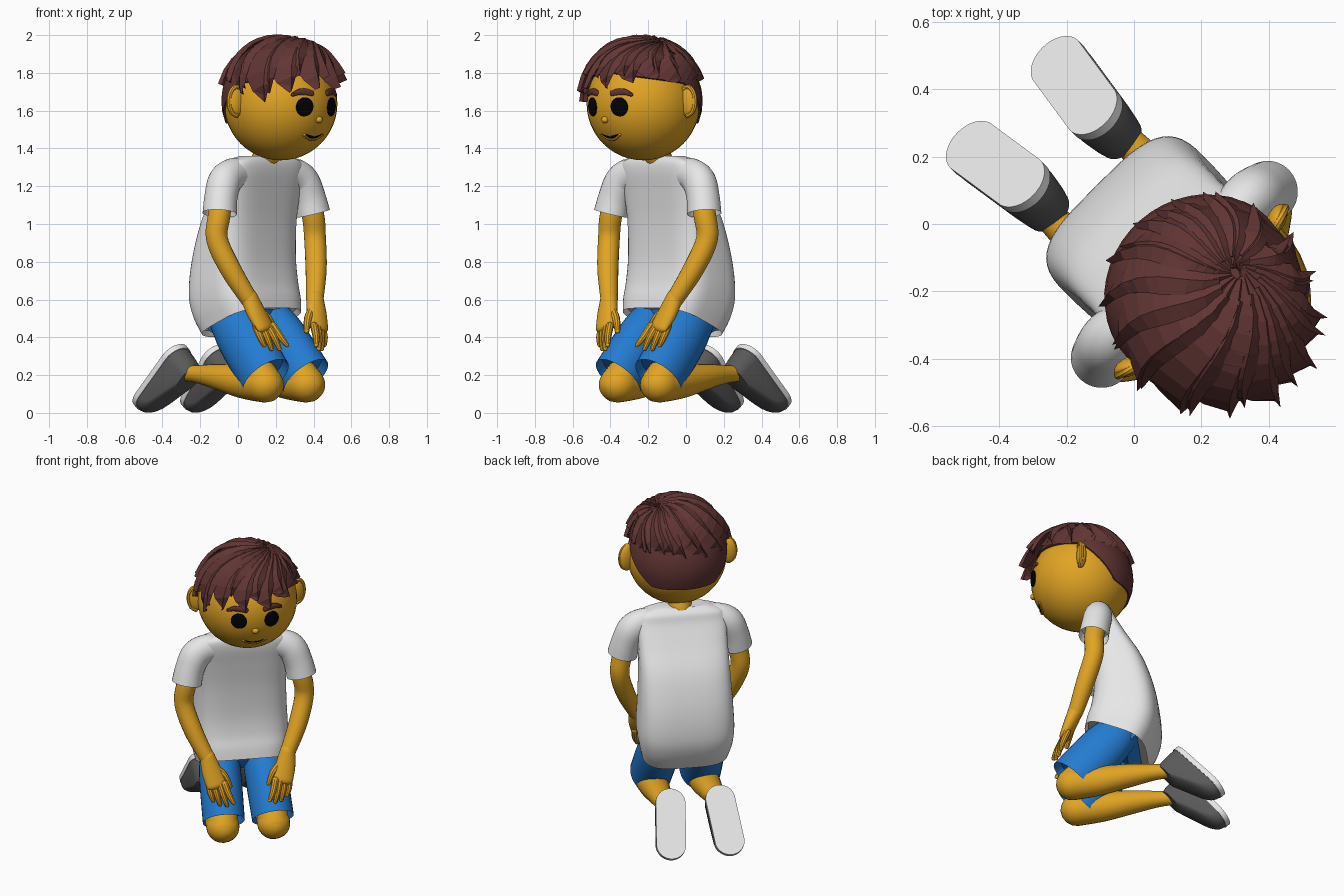
import bpy, bmesh, math, random
from mathutils import Vector, Matrix

random.seed(7)
cube = bpy.data.objects.get("Cube")
if cube:
    bpy.data.objects.remove(cube)

TURN = Matrix.Rotation(math.radians(45), 4, 'Z')   # the figure kneels turned to one side
HEAD = Vector((0, -0.32, 1.637))
R = 0.3
made = []


def material(name, rgb):
    m = bpy.data.materials.new(name)
    m.use_nodes = True
    m.diffuse_color = (*rgb, 1)
    m.node_tree.nodes["Principled BSDF"].inputs["Base Color"].default_value = (*rgb, 1)
    return m


SKIN = material("skin", (0.76, 0.375, 0.017))
HAIR = material("hair brown", (0.12, 0.036, 0.034))
WHITE = material("shirt white", (0.8, 0.8, 0.8))
BLUE = material("shorts blue", (0.017, 0.2, 0.64))
GREY = material("shoe grey", (0.1, 0.1, 0.1))
SOLE = material("sole grey", (0.8, 0.8, 0.8))
BLACK = material("black", (0.001, 0.001, 0.001))


def finish(name, bm, mat):
    bmesh.ops.recalc_face_normals(bm, faces=bm.faces[:])
    bm.transform(TURN)
    me = bpy.data.meshes.new(name)
    bm.to_mesh(me)
    bm.free()
    me.materials.append(mat)
    ob = bpy.data.objects.new(name, me)
    bpy.context.collection.objects.link(ob)
    made.append(ob)
    return ob


def loft(bm, rings):
    """Closed skin through rings of equal length; returns the end caps."""
    vs = [[bm.verts.new(p) for p in ring] for ring in rings]
    n = len(vs[0])
    for a, b in zip(vs, vs[1:]):
        for i in range(n):
            bm.faces.new((a[i], a[(i + 1) % n], b[(i + 1) % n], b[i]))
    return bm.faces.new(vs[0][::-1]), bm.faces.new(vs[-1])


def smooth_rows(rows, steps=5):
    """Catmull-Rom interpolation of rows of numbers."""
    ext = [rows[0]] + list(rows) + [rows[-1]]
    out = []
    for i in range(len(rows) - 1):
        for k in range(steps):
            t = k / steps
            out.append([0.5 * (2 * b + (c - a) * t + (2 * a - 5 * b + 4 * c - d) * t * t
                               + (3 * b - a - 3 * c + d) * t ** 3)
                        for a, b, c, d in zip(*ext[i:i + 4])])
    return out + [list(rows[-1])]


def hollow(bm, cap, depth=0.05):
    """Recess an end cap so that a hem shows its thickness."""
    bmesh.ops.recalc_face_normals(bm, faces=bm.faces[:])
    cap.normal_update()
    n = cap.normal.copy()
    bmesh.ops.inset_region(bm, faces=[cap], thickness=0.012)
    bmesh.ops.translate(bm, verts=cap.verts[:], vec=-n * depth)


def limb(name, rows, mat, ref='X', sides=20, rounded=False, hem=False, steps=5):
    """Tube along rows of (x, y, z, radius across, radius deep)."""
    rows = smooth_rows([r if len(r) == 5 else (*r, r[3]) for r in rows], steps)
    axis = Vector((1, 0, 0)) if ref == 'X' else Vector((0, 1, 0))
    pts = [Vector(r[:3]) for r in rows]
    rings = []

    def ring(p, t, ra, rb):
        a = (axis - t * axis.dot(t)).normalized()
        b = t.cross(a)
        return [p + a * ra * math.cos(2 * math.pi * i / sides)
                + b * rb * math.sin(2 * math.pi * i / sides) for i in range(sides)]

    for i, p in enumerate(pts):
        t = (pts[min(i + 1, len(pts) - 1)] - pts[max(i - 1, 0)]).normalized()
        ra, rb = rows[i][3:]
        here = ring(p, t, ra, rb)
        dome = [ring(p + t * min(ra, rb) * math.sin(q) * (1 if i else -1), t,
                     ra * math.cos(q), rb * math.cos(q)) for q in (0.4, 0.8, 1.2, 1.5)]
        if rounded and i == 0:
            rings += dome[::-1]
        rings.append(here)
        if rounded and i == len(pts) - 1:
            rings += dome
    bm = bmesh.new()
    caps = loft(bm, rings)
    if hem:
        hollow(bm, caps[1])
    return finish(name, bm, mat)


def ball(name, loc, scale, mat, yaw=0):
    bm = bmesh.new()
    m = Matrix.Translation(loc) @ Matrix.Rotation(yaw, 4, 'Z') @ Matrix.Diagonal((*scale, 1))
    bmesh.ops.create_uvsphere(bm, u_segments=40, v_segments=24, radius=1, matrix=m)
    return finish(name, bm, mat)


def on_face(x, z, r=R):
    return HEAD + Vector((x, -math.sqrt(r * r - x * x - z * z), z))


def patch(name, outline, mat):
    """Thin plate following the curve of the face."""
    cx = sum(p[0] for p in outline) / len(outline)
    cz = sum(p[1] for p in outline) / len(outline)
    bm = bmesh.new()
    loft(bm, [[on_face(cx + (x - cx) * k, cz + (z - cz) * k, R + d) for x, z in outline]
              for k, d in ((1, -0.003), (1, 0.004), (0.6, 0.005), (0.1, 0.005))])
    return finish(name, bm, mat)


# Torso: shirt lofted from rounded boxes (front, back, half width, front z, back z)
bm = bmesh.new()
rings = []
for f, b, w, zf, zb in smooth_rows([
        (-.29, .08, .268, .555, .40), (-.275, .135, .287, .62, .50), (-.25, .16, .294, .70, .62),
        (-.235, .14, .287, .82, .80), (-.238, .075, .278, 1.0, 1.0), (-.255, -.02, .275, 1.16, 1.16),
        (-.27, -.085, .275, 1.27, 1.27), (-.268, -.11, .25, 1.33, 1.33), (-.25, -.145, .16, 1.36, 1.36)]):
    ring = []
    for i in range(48):
        c, s = math.cos(i * math.pi / 24), math.sin(i * math.pi / 24)
        c, s = (math.copysign(abs(q) ** 0.55, q) for q in (c, s))
        taper = 1 - .02 * (1 - s)          # the chest is a little narrower than the back
        ring.append(Vector((w * c * taper, (f + b) / 2 + (b - f) / 2 * s, zf + (zb - zf) * (s + 1) / 2)))
    rings.append(ring)
hem_cap = loft(bm, rings)[0]
hollow(bm, hem_cap, 0.03)
finish("shirt", bm, WHITE)
limb("neck", [(0, -.18, 1.28, .068), (0, -.2, 1.34, .07), (0, -.27, 1.46, .08)], SKIN)

# Arms and legs, mirrored
for s, side in ((1, "left"), (-1, "right")):
    def m(rows):
        return [(s * r[0], *r[1:]) for r in rows]

    limb(side + "_sleeve", m([(.14, -.19, 1.262, .066, .08), (.22, -.19, 1.262, .074, .088),
                              (.29, -.192, 1.225, .086, .092), (.33, -.202, 1.14, .088),
                              (.35, -.213, 1.055, .091)]), WHITE, 'Y', 28, hem=True)
    limb(side + "_arm", m([(.3, -.19, 1.22, .06), (.35, -.21, 1.05, .06), (.367, -.21, .92, .058),
                           (.32, -.265, .76, .056), (.245, -.33, .6, .046)]), SKIN, 'Y', rounded=True)
    limb(side + "_palm", m([(.245, -.33, .61, .046, .045), (.226, -.363, .53, .06, .04),
                            (.203, -.4, .455, .062, .03)]), SKIN, rounded=True)
    for i, o in enumerate((-.046, -.016, .016, .046)):
        drop = .02 if abs(o) > .03 else 0
        limb(f"{side}_finger_{i + 1}", m([
            (.2 + o, -.398 + o * .4, .46, .021), (.186 + o * 1.15, -.43 + o * .5, .4, .019),
            (.168 + o * 1.25, -.448 + o * .6, .34 + drop, .013)]), SKIN, sides=10, rounded=True, steps=3)
    limb(side + "_thumb", m([(.21, -.35, .55, .025), (.15, -.375, .5, .022), (.118, -.395, .435, .015)]),
         SKIN, sides=10, rounded=True, steps=3)

    limb(side + "_shorts_leg", m([(.125, -.04, .54, .11, .11), (.138, -.165, .41, .126, .146),
                                  (.15, -.36, .187, .126, .147)]), BLUE, sides=32, hem=True)
    limb(side + "_thigh", m([(.14, -.15, .36, .09), (.155, -.36, .155, .094)]), SKIN, rounded=True)
    limb(side + "_lower_leg", m([(.155, -.36, .15, .1, .096), (.156, -.2, .165, .088, .09),
                                 (.158, -.02, .19, .072, .07), (.161, .14, .205, .05, .048),
                                 (.162, .26, .21, .042, .042)]), SKIN, rounded=True)

    # Shoe: stadium outlines stacked from the sole towards the ankle
    along = Vector((s * .1, .66, -.75)).normalized()
    out = Vector((0, .75, .66))
    across = along.cross(out).normalized()

    def stadium(n, heel, toe, w):
        mid, half = (heel + toe) / 2, (toe - heel) / 2 - w
        base = Vector((s * .165, .417, .2)) + out * n
        pts = []
        for i in range(36):
            t = (i + .5) * math.pi / 18
            y = w * math.sin(t) + math.copysign(half, math.sin(t))
            pts.append(base + along * (mid + y) + across * w * math.cos(t))
        return pts

    bm = bmesh.new()
    loft(bm, [stadium(0, -.22, .222, .09), stadium(-.032, -.22, .222, .09)])
    finish(side + "_sole", bm, SOLE)
    bm = bmesh.new()
    loft(bm, [stadium(*r) for r in smooth_rows([
        (-.03, -.214, .216, .087), (-.065, -.214, .208, .087), (-.1, -.212, .165, .082),
        (-.135, -.208, .07, .077), (-.172, -.198, -.035, .07)], 3)])
    finish(side + "_shoe", bm, GREY)

    # Ear with raised rim
    ball(side + "_ear", (s * .308, -.29, 1.65), (.05, .028, .084), SKIN, s * .35)
    rim = [(s * (.308 + .043 * math.cos(t)), -.3 + .016 * math.cos(t), 1.65 + .076 * math.sin(t), .013)
           for t in (-1.5, -.9, -.3, .3, .9, 1.5, 2.1)]
    limb(side + "_ear_rim", rim, SKIN, 'Y', 8, rounded=True, steps=3)

    # Eye and eyebrow
    patch(side + "_eye", [(s * .1 + .046 * math.cos(k * math.pi / 16), -.017 + .05 * math.sin(k * math.pi / 16))
                          for k in range(32)], BLACK)
    limb(side + "_eyebrow", [(*on_face(s * x, z), .01, h) for x, z, h in
                             ((.055, .055, .016), (.09, .063, .019), (.125, .062, .017), (.16, .048, .01))],
         HAIR, 'Y', 10, rounded=True, steps=4)

limb("shorts_seat", [(0, .02, .44, .2, .08), (0, -.06, .53, .215, .13), (0, -.08, .62, .2, .12)], BLUE, sides=32)

# Head, nose and mouth
ball("head", HEAD, (R, R, R), SKIN)
ball("nose", on_face(0, -.085), (.021, .018, .018), SKIN)
xs = [-.065 + .13 * i / 12 for i in range(13)]
smile = [(x, -.185 + 6 * x * x) for x in xs]
patch("mouth", smile + [(x, z + .01 * (1 - (x / .066) ** 2)) for x, z in smile[1:-1][::-1]], BLACK)
limb("lower_lip", [(*on_face(x, z - .005), .009) for x, z in smile[::3]], SKIN, 'Y', 8, rounded=True, steps=3)


# Hair cap: rings from the crown down to a hairline that drops behind the ears
def direction(az, el):
    return Vector((math.sin(az) * math.cos(el), -math.cos(az) * math.cos(el), math.sin(el)))


def hairline(az):
    d = abs(math.degrees(az))
    if d < 95:
        return math.radians(32 - 12 * d / 95)
    return math.radians(20 - 40 * min(1, (d - 95) / 45))


bm = bmesh.new()
cap = []
for k in range(11):
    t = k / 10
    ring = []
    for i in range(48):
        az = -math.pi + (i + .5) * math.pi / 24
        el = math.pi / 2 - 0.02 - t * (math.pi / 2 - 0.02 - hairline(az))
        v = direction(az, el) * (.322 - .012 * t ** 3)
        v.z *= 1 + .06 * max(0, v.z / .32)
        ring.append(HEAD + v)
    cap.append(ring)
cap.append([HEAD + (p - HEAD) * .9 for p in cap[-1]])
loft(bm, cap)
finish("hair_cap", bm, HAIR)

# Hair locks: broad ridged blades swept from an off-centre crown
crown = Vector((.13, .01, .34)).normalized()


def lock(bm, az, el, tip_r, width, start, lift):
    tip = direction(az, el)

    def heading(t):
        return Matrix.Rotation(-.32 * math.sin(math.pi * t), 3, 'Z') @ crown.slerp(tip, t)

    rings = []
    for k in range(9):
        t = start + (1 - start) * k / 8
        d = heading(t)
        side = d.cross(heading(t + .02) - d).normalized()
        r = .33 + (tip_r - .33) * t ** 3 + lift * math.sin(math.pi * min(1, t))
        w = width * (.25 + .75 * math.sin(math.pi * min(.5, t * .8))) * (1 - t ** 5 * .95)
        ring = [d * (r - .012) + side * w, d * (r + .008) + side * w * .5, d * (r - .032) - side * w]
        for v in ring:
            v.z *= 1.07 if v.z > 0 else 1
        rings.append([HEAD + v for v in ring])
    loft(bm, rings)


bm = bmesh.new()
for layer, (count, start) in enumerate(((15, .04), (13, .14))):
    for i in range(count):
        deg = -180 + 360 * (i + layer * .5) / count
        front = max(0, math.cos(math.radians(deg - 8)))
        el = 19 - 5 * front + random.uniform(-3, 5) + layer * 5
        if -85 < deg < -30:            # long sweep over the right temple
            el = 1 + abs(deg + 62) * .35 + layer * 6
        elif 45 < deg < 110:
            el += 5
        tip_r = .333 + .045 * front ** 3 + random.uniform(0, .012)
        lock(bm, math.radians(deg), math.radians(el), tip_r, random.uniform(.08, .105), start,
             .006 + .016 * front)
finish("hair_locks", bm, HAIR)

# Smooth shading with sharp edges kept; hair locks stay faceted
bpy.ops.object.select_all(action='DESELECT')
for ob in made:
    if ob.name != "hair_locks":
        ob.select_set(True)
        bpy.context.view_layer.objects.active = ob
bpy.ops.object.shade_smooth_by_angle()
